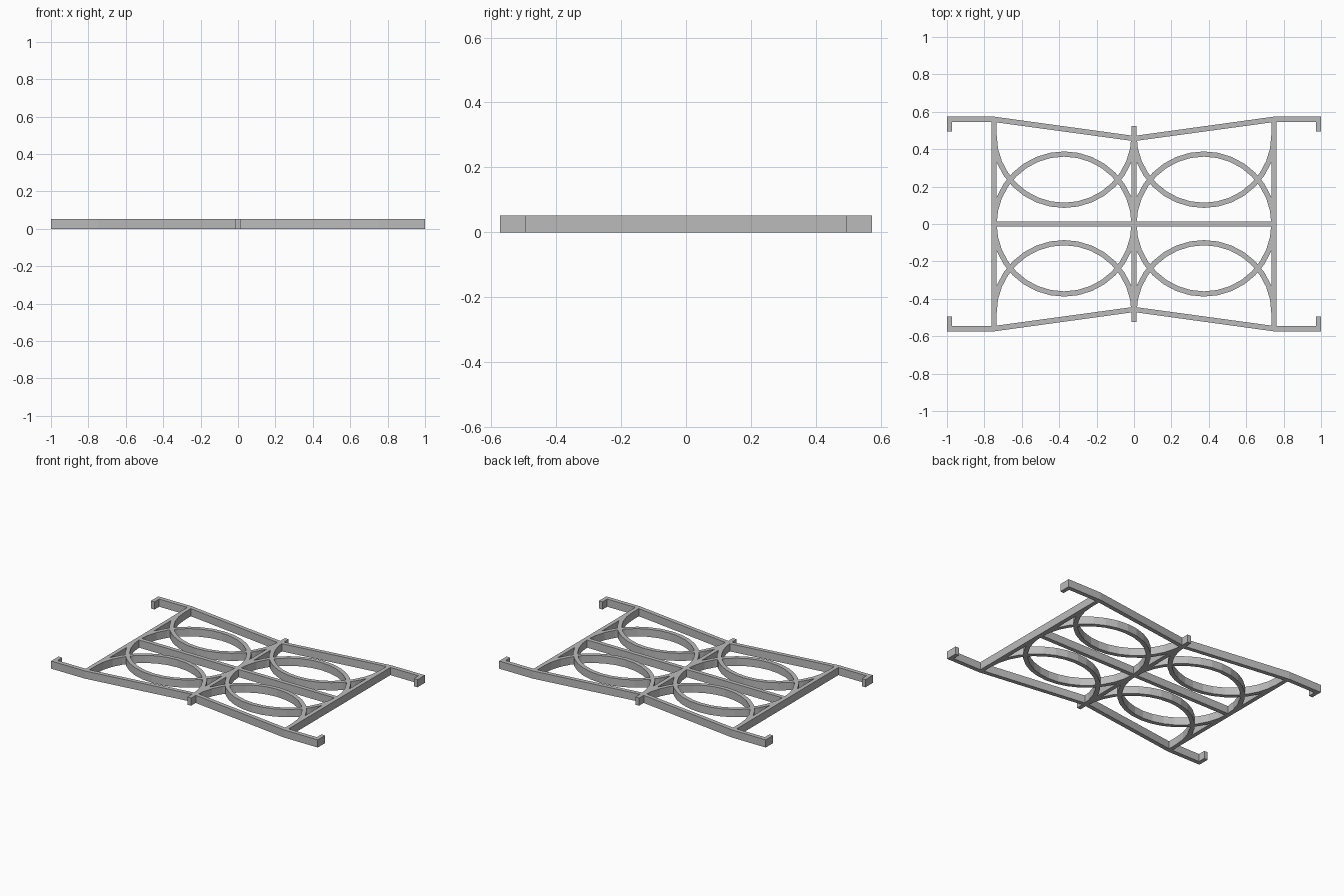
import bpy, bmesh
from math import pi, cos, sin

cube = bpy.data.objects.get("Cube")
if cube:
    bpy.data.objects.remove(cube, do_unlink=True)

H = 0.052      # height of every bar
T = 0.014      # half thickness of the bars
X = 0.748      # side bar centre line
Y = 0.574      # outer edge of the frame
R = X / 4      # half of the ring radius
SEGMENTS = 32

grey = bpy.data.materials.new("grey")
grey.use_nodes = True
colour = (0.5, 0.5, 0.5, 1)
grey.diffuse_color = colour
grey.node_tree.nodes["Principled BSDF"].inputs["Base Color"].default_value = colour


def finish(name, bm):
    bmesh.ops.recalc_face_normals(bm, faces=bm.faces)
    mesh = bpy.data.meshes.new(name)
    bm.to_mesh(mesh)
    bm.free()
    mesh.materials.append(grey)
    obj = bpy.data.objects.new(name, mesh)
    bpy.context.collection.objects.link(obj)
    return obj


def prism(name, outline):
    """Extrude a flat outline up to the bar height."""
    bm = bmesh.new()
    face = bm.faces.new([bm.verts.new((x, y, 0)) for x, y in outline])
    top = bmesh.ops.extrude_face_region(bm, geom=[face])["geom"]
    verts = [v for v in top if isinstance(v, bmesh.types.BMVert)]
    bmesh.ops.translate(bm, verts=verts, vec=(0, 0, H))
    return finish(name, bm)


def bar(name, x0, x1, y0, y1):
    return prism(name, [(x0, y0), (x1, y0), (x1, y1), (x0, y1)])


def arc(name, cx, cy, start, sweep):
    """Flat band following a circle, closed when the sweep is a full turn."""
    steps = round(SEGMENTS * sweep / (2 * pi))
    closed = steps == SEGMENTS
    bm = bmesh.new()
    rings = []
    for i in range(steps + (not closed)):
        a = start + sweep * i / steps
        section = [(2 * R - T, 0), (2 * R + T, 0), (2 * R + T, H), (2 * R - T, H)]
        rings.append([bm.verts.new((cx + r * cos(a), cy + r * sin(a), z))
                      for r, z in section])
    for i in range(steps):
        a, b = rings[i], rings[(i + 1) % len(rings)]
        for k in range(4):
            n = (k + 1) % 4
            bm.faces.new((a[k], a[n], b[n], b[k]))
    if not closed:
        bm.faces.new(rings[0])
        bm.faces.new(rings[-1])
    return finish(name, bm)


# Straight inner bars
bar("centre_post", -T, T, -0.523, 0.523)
bar("cross_bar", -X, X, -T, T)

for sx, side in ((1, "left"), (-1, "right")):
    bar(f"side_bar_{side}", sx * X - T, sx * X + T, -Y + 0.005, Y - 0.005)
    # Full ring on the cross bar
    arc(f"ring_{side}", sx * 2 * R, 0, 0, 2 * pi)
    for sy, end in ((1, "back"), (-1, "front")):
        # Hooked arm at the corner
        hook = [(X, Y), (1, Y), (1, 0.495), (0.973, 0.495), (0.973, 0.545), (X, 0.545)]
        prism(f"hooked_arm_{end}_{side}", [(sx * x, sy * y) for x, y in hook])
        # Sloping outer rail
        rail = [(0, 0.471), (X, Y), (X, 0.545), (0, 0.443)]
        prism(f"rail_{end}_{side}", [(sx * x, sy * y) for x, y in rail])
        # Half ring opening outward, crossing the full ring
        arc(f"half_ring_{end}_{side}", sx * 2 * R, sy * 0.474,
            pi if sy > 0 else 0, pi)
